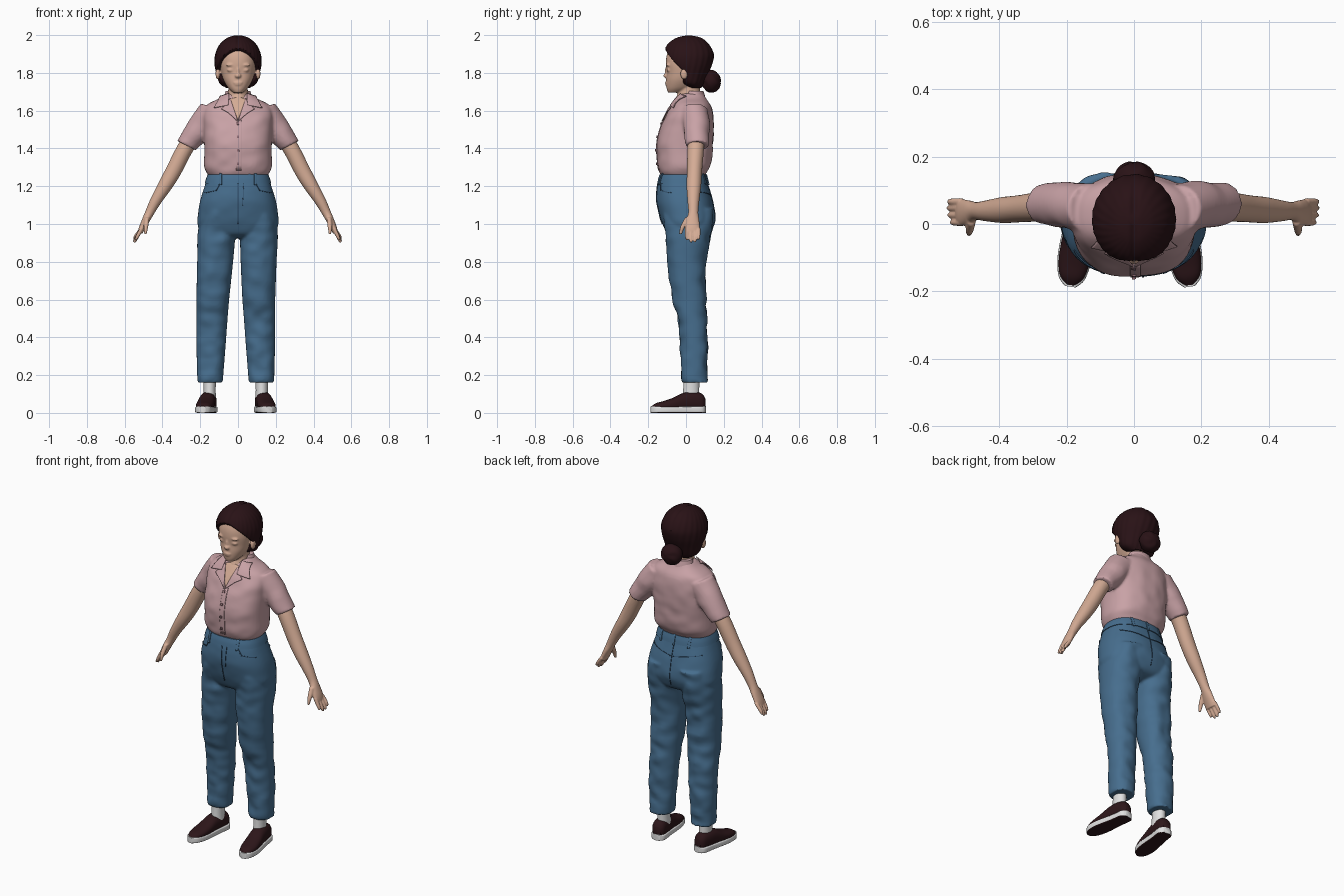
import bpy, bmesh, math
from mathutils import Vector, Matrix, noise
from mathutils.bvhtree import BVHTree

if "Cube" in bpy.data.objects:
    bpy.data.objects.remove(bpy.data.objects["Cube"])


def material(name, *rgb):
    mat = bpy.data.materials.new(name)
    mat.use_nodes = True
    mat.diffuse_color = (*rgb, 1)
    mat.node_tree.nodes["Principled BSDF"].inputs["Base Color"].default_value = (*rgb, 1)
    return mat


SKIN = material("skin", .66, .41, .30)
HAIR = material("dark brown hair", .022, .006, .008)
PINK = material("pink cotton", .58, .36, .38)
BUTTON = material("dusky pink", .30, .16, .18)
DENIM = material("blue denim", .062, .155, .27)
SEAM = material("dark denim seam", .03, .075, .14)
WHITE = material("white rubber and sock", .75, .75, .75)
CANVAS = material("dark canvas", .026, .008, .01)


def lean(z):
    # the legs stand slightly to one side of the body axis
    return -.012 * min(1, max(0, (1 - z) / .4))


def signed_power(value, exponent):
    return math.copysign(abs(value) ** exponent, value)


def loft(bm, rows, side=1, tilt=0, power=2.0, steps=6, sides=40, frame=Matrix(), crumple=0):
    """Closed tube through rows of (height, centre x, half width, front, back)."""
    rows = [Vector(r) for r in rows]
    sections = []
    for i in range(len(rows) - 1):
        p0, p1, p2 = rows[max(i - 1, 0)], rows[i], rows[i + 1]
        p3 = rows[min(i + 2, len(rows) - 1)]
        m1, m2 = (p2 - p0) / 2, (p3 - p1) / 2
        for k in range(steps):
            t = k / steps
            sections.append(p1 * (2*t**3 - 3*t**2 + 1) + m1 * (t**3 - 2*t**2 + t)
                            + p2 * (3*t**2 - 2*t**3) + m2 * (t**3 - t**2))
    sections.append(rows[-1])
    rings = []
    for z, cx, rx, front, back in sections:
        ring = []
        for k in range(sides):
            a = math.tau * k / sides
            dx = rx * signed_power(math.cos(a), 2 / power)
            y = (front + back) / 2 + (back - front) / 2 * signed_power(math.sin(a), 2 / power)
            p = frame @ Vector((side * (cx + dx), y, z + tilt * dx))
            p.x += lean(p.z)
            if crumple:
                p.y += crumple * noise.noise(Vector((p.x * 14, p.y * 6, p.z * 18)))
            ring.append(bm.verts.new(p))
        rings.append(ring)
    for low, high in zip(rings, rings[1:]):
        for k in range(sides):
            n = (k + 1) % sides
            bm.faces.new((low[k], low[n], high[n], high[k]))
    bm.faces.new(rings[0])
    bm.faces.new(rings[-1])


def ball(bm, centre, radii):
    bmesh.ops.create_uvsphere(bm, u_segments=32, v_segments=20, radius=1,
                              matrix=Matrix.Translation(centre) @ Matrix.Diagonal((*radii, 1)))


def finish(bm, name, *mats, voxel=0, relax=3):
    bmesh.ops.recalc_face_normals(bm, faces=bm.faces)
    mesh = bpy.data.meshes.new(name)
    bm.to_mesh(mesh)
    bm.free()
    for mat in mats:
        mesh.materials.append(mat)
    for poly in mesh.polygons:
        poly.use_smooth = True
    mesh.set_sharp_from_angle(angle=math.radians(45))
    obj = bpy.data.objects.new(name, mesh)
    bpy.context.scene.collection.objects.link(obj)
    if voxel:
        remesh = obj.modifiers.new("blend", 'REMESH')
        remesh.mode, remesh.voxel_size, remesh.use_smooth_shade = 'VOXEL', voxel, True
        smooth = obj.modifiers.new("relax", 'SMOOTH')
        smooth.factor, smooth.iterations = .5, relax
    return obj


def surface(obj):
    bpy.context.view_layer.update()
    return BVHTree.FromObject(obj, bpy.context.evaluated_depsgraph_get())


def patch(tree, name, mat, corners, facing=-1, lift=.003, n=10):
    """Thin plate laid on a surface; corners are four (x, z) points."""
    a, b, c, d = (Vector(p) for p in corners)
    bm, grid = bmesh.new(), {}
    for i in range(n + 1):
        for j in range(n + 1):
            p = a.lerp(b, i / n).lerp(d.lerp(c, i / n), j / n)
            hit, normal, _, _ = tree.ray_cast(Vector((p.x, facing, p.y)), Vector((0, -facing, 0)))
            if hit:
                grid[i, j] = bm.verts.new(hit + normal * lift)
    for i in range(n):
        for j in range(n):
            keys = ((i, j), (i + 1, j), (i + 1, j + 1), (i, j + 1))
            if all(k in grid for k in keys):
                bm.faces.new([grid[k] for k in keys])
    solid = finish(bm, name, mat).modifiers.new("thickness", 'SOLIDIFY')
    solid.thickness, solid.offset = .005, 0


def stroke(tree, name, mat, start, end, width=.004, facing=-1, lift=.001):
    start, end = Vector(start), Vector(end)
    across = (end - start).orthogonal().normalized() * width / 2
    patch(tree, name, mat, (start - across, start + across, end + across, end - across), facing, lift)


# head, neck and face
bm = bmesh.new()
loft(bm, [(1.695, 0, .025, -.095, -.03), (1.72, 0, .052, -.103, .03), (1.76, 0, .076, -.105, .07),
          (1.80, 0, .088, -.103, .09), (1.85, 0, .095, -.107, .10), (1.90, 0, .091, -.10, .10),
          (1.95, 0, .07, -.075, .08), (1.975, 0, .03, -.03, .04)], power=2.2)
loft(bm, [(1.56, 0, .05, -.09, .08), (1.62, 0, .055, -.08, .08), (1.66, 0, .055, -.058, .08),
          (1.70, 0, .052, -.042, .075), (1.76, 0, .052, -.035, .075)])
ball(bm, (0, -.104, 1.785), (.017, .016, .013))
ball(bm, (0, -.1, 1.805), (.009, .012, .032))
ball(bm, (0, -.102, 1.748), (.024, .009, .006))
ball(bm, (0, -.101, 1.738), (.02, .009, .006))
for s in (-1, 1):
    ball(bm, (s * .037, -.09, 1.815), (.021, .013, .011))
    ball(bm, (s * .037, -.094, 1.842), (.028, .012, .008))
    ball(bm, (s * .107, -.01, 1.795), (.012, .02, .03))
finish(bm, "head", SKIN, voxel=.005, relax=2)

# hair swept back from a centre parting
bm = bmesh.new()
loft(bm, [(1.72, 0, .06, .02, .08), (1.745, 0, .098, -.03, .095), (1.80, 0, .115, -.08, .12),
          (1.85, 0, .124, -.112, .14), (1.90, 0, .12, -.12, .147), (1.95, 0, .097, -.10, .125),
          (1.985, 0, .057, -.055, .085), (2.0, 0, .012, 0, .03)], sides=120, steps=8)
for v in bm.verts:
    x, y, z = v.co
    angle = math.atan2(x, y + .02)
    ripple = 1 + .008 * math.sin(angle * 26 + z * 30)
    v.co.x, v.co.y = x * ripple, y * ripple
    if z > 1.9:
        v.co.z -= .007 * math.exp(-(x / .01) ** 2)
    open_face = min(1, max(0, (1.94 - z - .35 * abs(x)) / .09))
    if open_face > 0:
        v.co.y = max(v.co.y, -.115 + open_face * .10)
finish(bm, "hair", HAIR)

# bun at the nape
bm = bmesh.new()
ball(bm, (0, .134, 1.755), (.062, .05, .06))
for v in bm.verts:
    swirl = math.atan2(v.co.z - 1.755, v.co.x)
    v.co.y += .003 * math.sin(swirl * 5 + (v.co.y - .134) * 90)
finish(bm, "hair_bun", HAIR)

# shirt body with short sleeves
bm = bmesh.new()
loft(bm, [(1.25, 0, .15, -.125, .095), (1.275, 0, .168, -.14, .11), (1.31, 0, .18, -.148, .13),
          (1.38, 0, .178, -.155, .14), (1.45, 0, .18, -.152, .145), (1.52, 0, .183, -.13, .147),
          (1.58, 0, .185, -.105, .143), (1.63, 0, .165, -.075, .13), (1.665, 0, .10, -.05, .105),
          (1.69, 0, .068, -.03, .09)], power=2.4, sides=64, crumple=.006)
for s in (-1, 1):
    loft(bm, [(1.60, .12, .075, -.03, .12), (1.52, .19, .065, -.015, .125),
              (1.415, .273, .048, 0, .12)], s, tilt=.53, crumple=.005)
shirt = finish(bm, "shirt", PINK, voxel=.008)
cloth = surface(shirt)

# collar, open neck and button front
bm = bmesh.new()
loft(bm, [(1.65, 0, .085, -.02, .108), (1.68, 0, .073, -.012, .1), (1.705, 0, .065, 0, .092)])
finish(bm, "collar_stand", PINK)
patch(cloth, "open_neck", SKIN, ((0, 1.55), (.045, 1.66), (0, 1.67), (-.045, 1.66)), lift=.002)
for s, label in ((1, "left"), (-1, "right")):
    patch(cloth, label + "_collar", PINK,
          ((s * .045, 1.685), (s * .09, 1.67), (s * .125, 1.61), (s * .05, 1.625)), lift=.008)
    patch(cloth, label + "_lapel", PINK,
          ((s * .04, 1.66), (s * .085, 1.605), (s * .05, 1.585), (0, 1.54)), lift=.006)
stroke(cloth, "button_placket", PINK, (.004, 1.55), (.004, 1.285), width=.03)
for z in (1.53, 1.46, 1.39, 1.32):
    stroke(cloth, "button", BUTTON, (-.006, z), (.006, z), width=.012, lift=.006)

# arms and hands
for s, label in ((1, "left"), (-1, "right")):
    bm = bmesh.new()
    loft(bm, [(1.5, .215, .04, .015, .1), (1.4, .28, .038, .008, .095), (1.28, .342, .037, .005, .085),
              (1.2, .388, .033, .003, .08), (1.12, .437, .026, .008, .07), (1.06, .468, .021, .012, .065),
              (1.02, .488, .018, .0, .07), (.98, .507, .015, -.006, .073), (.955, .517, .012, -.005, .073)],
         s, tilt=.53)
    for y, tip, reach in ((.004, .915, .54), (.026, .902, .547), (.047, .904, .549), (.066, .918, .548)):
        loft(bm, [(.975, .51, .01, y - .011, y + .011), (tip + .02, reach - .01, .009, y - .009, y + .01),
                  (tip, reach, .005, y - .005, y + .006)], s, tilt=.4, sides=16)
    loft(bm, [(1.035, .482, .014, -.005, .03), (.985, .487, .012, -.03, -.004),
              (.945, .488, .006, -.037, -.022)], s, sides=16)
    finish(bm, label + "_arm", SKIN, voxel=.004)

# jeans
bm = bmesh.new()
loft(bm, [(1.265, 0, .155, -.135, .10), (1.2, 0, .177, -.151, .118), (1.12, 0, .201, -.155, .14),
          (1.05, 0, .212, -.14, .153), (1.0, 0, .214, -.125, .148), (.95, 0, .19, -.10, .12),
          (.925, 0, .10, -.06, .06)], power=2.4, sides=64, crumple=.003)
for s in (-1, 1):
    loft(bm, [(1.08, .10, .09, -.13, .152), (.95, .112, .10, -.11, .135), (.8, .115, .095, -.10, .107),
              (.6, .122, .087, -.07, .105), (.5, .126, .083, -.042, .109), (.35, .131, .077, -.03, .112),
              (.16, .136, .067, -.022, .113)], s, power=2.2, steps=10, crumple=.012)
jeans = finish(bm, "jeans", DENIM, voxel=.008)
denim = surface(jeans)

# waistband, belt loops, fly, pockets and seams
bm = bmesh.new()
loft(bm, [(1.215, 0, .176, -.152, .118), (1.24, 0, .169, -.147, .113), (1.263, 0, .16, -.139, .106)],
     power=2.4, sides=64)
finish(bm, "waistband", DENIM)
for x, facing in ((.09, -1), (-.09, -1), (.09, 1), (-.09, 1), (0, 1)):
    stroke(denim, "belt_loop", DENIM, (x, 1.205), (x, 1.262), width=.013, facing=facing, lift=.007)
stroke(denim, "fly_seam", SEAM, (0, 1.215), (0, 1.0))
stroke(denim, "fly_stitch", SEAM, (.03, 1.215), (.025, 1.1), width=.003)
stroke(denim, "seat_seam", SEAM, (0, 1.215), (0, .98), width=.003, facing=1)
for s in (-1, 1):
    stroke(denim, "front_pocket", SEAM, (s * .095, 1.213), (s * .115, 1.178))
    stroke(denim, "front_pocket", SEAM, (s * .115, 1.178), (s * .175, 1.165))
    stroke(denim, "back_yoke", SEAM, (s * .16, 1.17), (0, 1.145), width=.003, facing=1)

# socks and low canvas shoes
for s, label in ((1, "left"), (-1, "right")):
    bm = bmesh.new()
    loft(bm, [(.06, .138, .034, -.02, .072), (.12, .138, .032, -.015, .07), (.2, .138, .034, -.012, .072)], s)
    finish(bm, label + "_sock", WHITE)
    place = (Matrix.Translation((s * .135, .10, 0)) @ Matrix.Rotation(s * .145, 4, 'Z')
             @ Matrix.Rotation(math.pi / 2, 4, 'X'))
    bm = bmesh.new()
    loft(bm, [(0, 0, .022, .02, .08), (.02, 0, .037, .01, .104), (.07, 0, .042, .01, .112),
              (.12, 0, .043, .01, .104), (.17, 0, .046, .01, .08), (.22, 0, .045, .01, .063),
              (.26, 0, .035, .01, .052), (.284, 0, .014, .015, .036)], power=2.4, frame=place)
    finish(bm, label + "_shoe_upper", CANVAS)
    bm = bmesh.new()
    loft(bm, [(-.003, 0, .02, 0, .036), (.02, 0, .042, 0, .036), (.09, 0, .044, 0, .034),
              (.17, 0, .05, 0, .034), (.22, 0, .049, 0, .034), (.265, 0, .038, 0, .035),
              (.289, 0, .016, 0, .034)], power=6, frame=place)
    bmesh.ops.recalc_face_normals(bm, faces=bm.faces)
    for face in bm.faces:
        face.material_index = int(face.normal.z < -.7)
    finish(bm, label + "_shoe_sole", WHITE, CANVAS)
